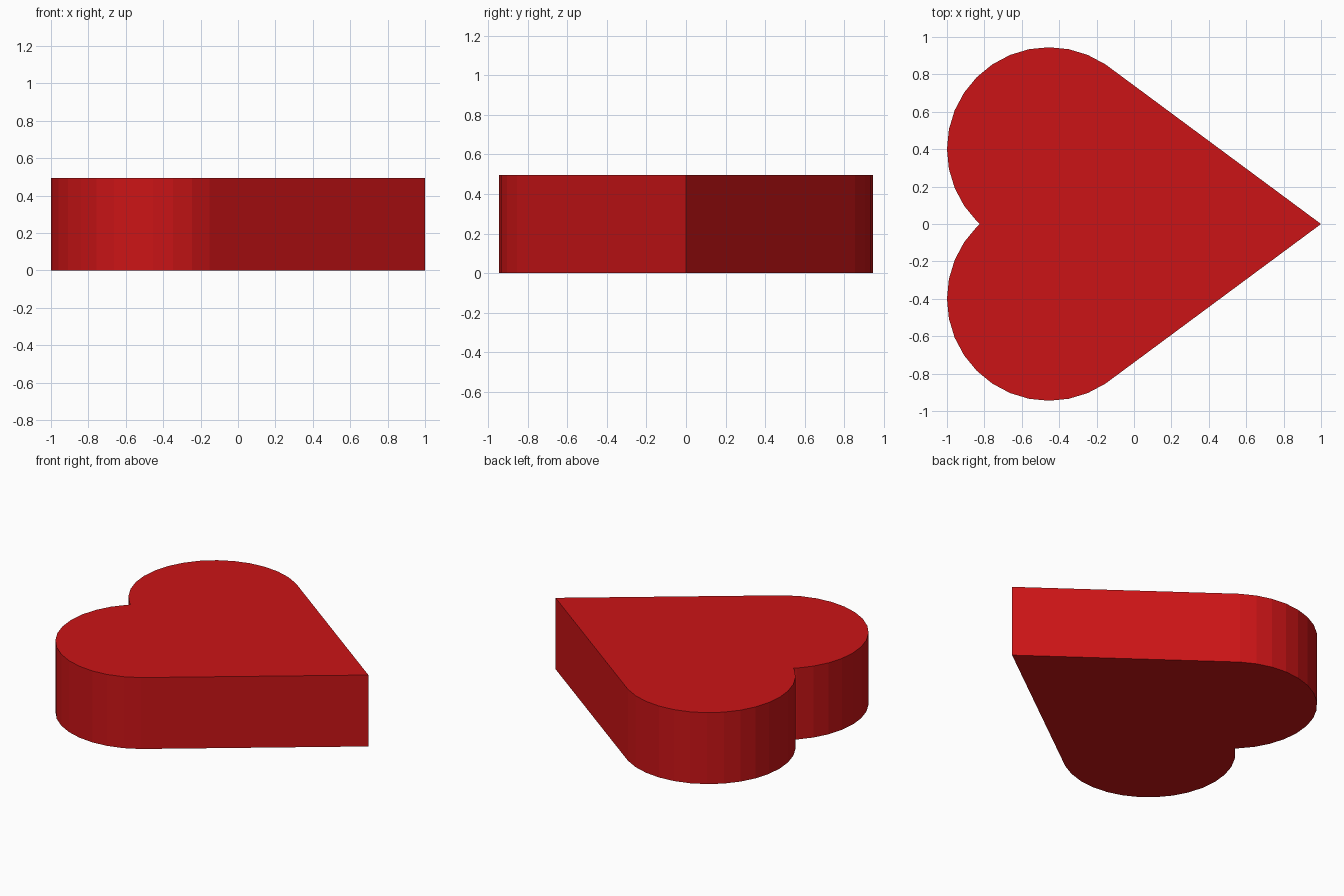
import bpy
import bmesh
from math import cos, sin, radians

if "Cube" in bpy.data.objects:
    bpy.data.objects.remove(bpy.data.objects["Cube"])

HEIGHT = 0.495
RADIUS = 0.545
CX, CY = -0.455, 0.40
STEP = 360 / 32

# Upper half of the heart outline: one 32-sided lobe from tangent point to notch
lobe = [(CX + RADIUS * cos(radians(STEP * i)), CY + RADIUS * sin(radians(STEP * i)))
        for i in range(5, 21)]
tip, notch = (1.0, 0.0), (-0.824, 0.0)
outline = [tip] + lobe + [notch] + [(x, -y) for x, y in reversed(lobe)]

# Heart slab: fill the outline and extrude it upward
bm = bmesh.new()
base = bm.faces.new([bm.verts.new((x, y, 0)) for x, y in outline])
ext = bmesh.ops.extrude_face_region(bm, geom=[base], use_keep_orig=True)
top = [v for v in ext["geom"] if isinstance(v, bmesh.types.BMVert)]
bmesh.ops.translate(bm, verts=top, vec=(0, 0, HEIGHT))
bmesh.ops.recalc_face_normals(bm, faces=bm.faces[:])
mesh = bpy.data.meshes.new("heart")
bm.to_mesh(mesh)
bm.free()
heart = bpy.data.objects.new("heart", mesh)
bpy.context.collection.objects.link(heart)

# Red material
red = bpy.data.materials.new("red")
red.diffuse_color = (0.6, 0.007, 0.008, 1)
red.use_nodes = True
red.node_tree.nodes["Principled BSDF"].inputs["Base Color"].default_value = red.diffuse_color
mesh.materials.append(red)
